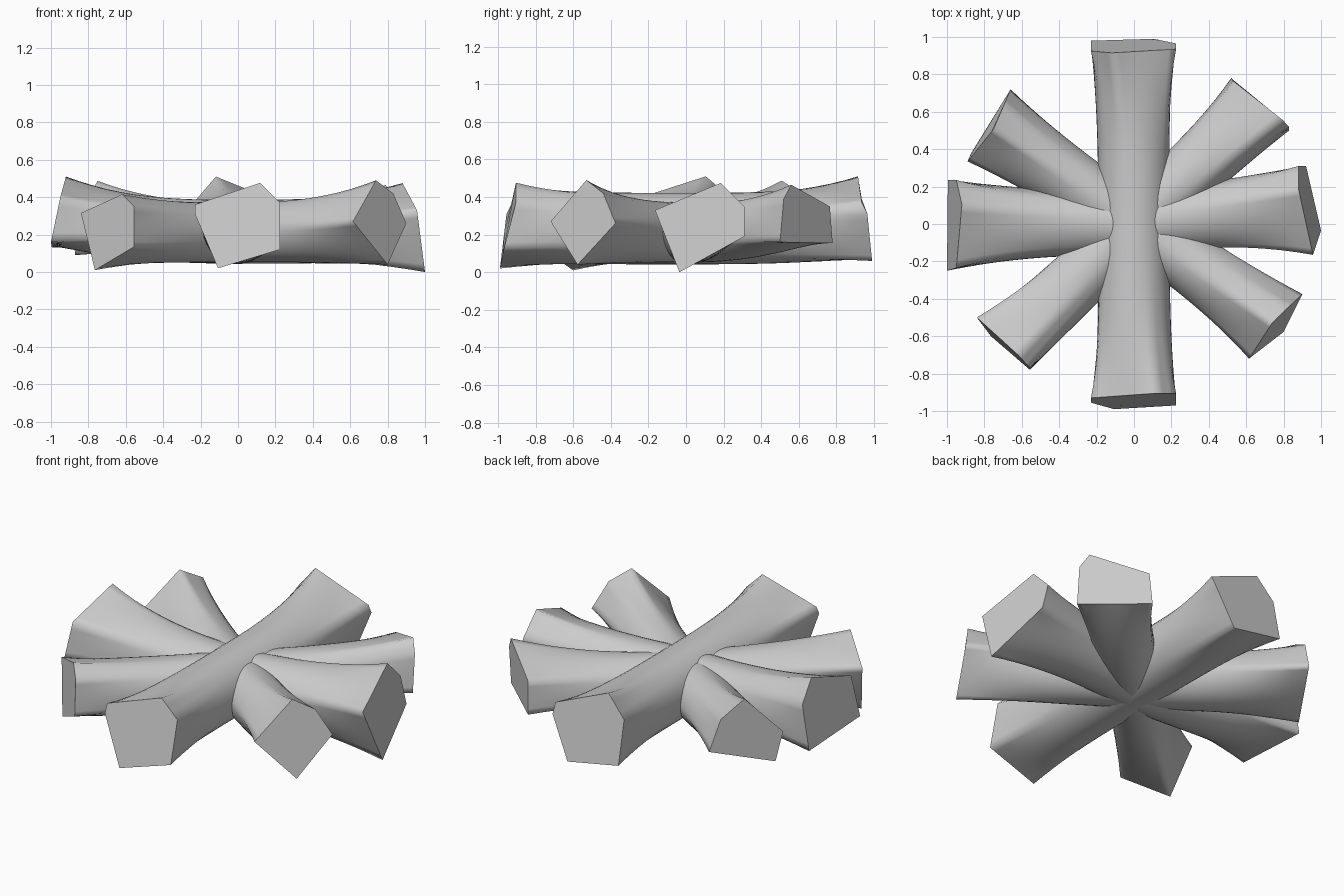
import bpy
import math
from mathutils import Vector

if "Cube" in bpy.data.objects:
    bpy.data.objects.remove(bpy.data.objects["Cube"])

N = 40       # points around a bar
RINGS = 12   # rings per half bar


def end_ring(corners, side, centre, zc):
    """Spread N points round a faceted end, corners at their nearest index."""
    tagged = []
    for c in corners:
        a = math.atan2(c.z - zc, (c - centre).dot(side)) % math.tau
        tagged.append((round(a / math.tau * N) % N, c))
    tagged.sort(key=lambda item: item[0])
    ring = [None] * N
    for k, (i, a) in enumerate(tagged):
        j, b = tagged[(k + 1) % len(tagged)]
        span = (j - i) % N
        for m in range(span):
            ring[(i + m) % N] = a.lerp(b, m / span)
    return ring


def bar(name, end_a, end_b, radius, zc, power):
    """Round waist blending out to a faceted, flared end on both sides."""
    ends = [[Vector(c) for c in e] for e in (end_a, end_b)]
    mids = []
    for e in ends:
        m = sum(e, Vector()) / len(e)
        m.z = 0
        mids.append(m)
    axis = (mids[0] - mids[1]).normalized()
    side = Vector((-axis.y, axis.x, 0))
    # keep only the part along the bar, so the sides stay centred
    waist = []
    for i in range(N):
        a = math.tau * i / N
        waist.append(side * radius * math.cos(a)
                     + Vector((0, 0, zc + radius * math.sin(a))))

    targets = [end_ring(e, side, m, zc) for e, m in zip(ends, mids)]
    rings = []
    for k in range(-RINGS, RINGS + 1):
        t = abs(k) / RINGS
        n = 0 if k >= 0 else 1
        w = t ** power
        rings.append([mids[n] * t + p.lerp(q - mids[n], w)
                      for p, q in zip(waist, targets[n])])

    verts = [v for r in rings for v in r]
    faces = []
    for r in range(len(rings) - 1):
        for i in range(N):
            j = (i + 1) % N
            faces.append((r * N + i, r * N + j, (r + 1) * N + j, (r + 1) * N + i))
    last = (len(rings) - 1) * N
    faces.append(tuple(range(N - 1, -1, -1)))
    faces.append(tuple(range(last, last + N)))

    mesh = bpy.data.meshes.new(name)
    mesh.from_pydata(verts, [], faces)
    mesh.update()
    # smooth sides, flat end caps with sharp rims
    for p in mesh.polygons:
        p.use_smooth = len(p.vertices) == 4
    for e in mesh.edges:
        a, b = e.vertices
        if (a < N and b < N) or (a >= last and b >= last):
            e.use_edge_sharp = True
    obj = bpy.data.objects.new(name, mesh)
    bpy.context.collection.objects.link(obj)
    return obj


# top bar, front to back
bar("front_back_bar",
    [(0.225, 0.935, 0.37), (-0.118, 0.915, 0.51), (-0.23, 0.925, 0.38),
     (-0.23, 0.98, 0.12), (0.107, 0.99, 0.06), (0.225, 0.965, 0.31)],
    [(-0.23, -0.93, 0.36), (0.118, -0.905, 0.476), (0.225, -0.905, 0.37),
     (0.225, -0.97, 0.12), (-0.107, -0.99, 0.02), (-0.23, -0.955, 0.31)],
    0.19, 0.232, 2.8)

# bar from left to right
bar("left_right_bar",
    [(0.88, 0.185, 0.475), (0.957, -0.165, 0.33), (1.0, -0.035, 0.0),
     (0.92, 0.31, 0.19), (0.88, 0.31, 0.35)],
    [(-0.92, 0.105, 0.51), (-0.95, -0.235, 0.40), (-1.0, -0.25, 0.16),
     (-0.995, 0.235, 0.13), (-0.95, 0.235, 0.40)],
    0.17, 0.215, 2.4)

# diagonal bars
bar("diagonal_bar_rising",
    [(0.83, 0.50, 0.16), (0.83, 0.52, 0.39), (0.79, 0.56, 0.465),
     (0.53, 0.765, 0.35), (0.52, 0.78, 0.155)],
    [(-0.84, -0.50, 0.315), (-0.62, -0.70, 0.415), (-0.556, -0.77, 0.35),
     (-0.556, -0.78, 0.135), (-0.765, -0.60, 0.01)],
    0.16, 0.212, 2.4)

bar("diagonal_bar_falling",
    [(0.615, -0.72, 0.27), (0.738, -0.53, 0.49), (0.83, -0.44, 0.42),
     (0.90, -0.375, 0.26), (0.80, -0.577, 0.04)],
    [(-0.66, 0.72, 0.22), (-0.69, 0.65, 0.40), (-0.75, 0.508, 0.487),
     (-0.89, 0.335, 0.26), (-0.87, 0.38, 0.09)],
    0.16, 0.212, 2.4)
